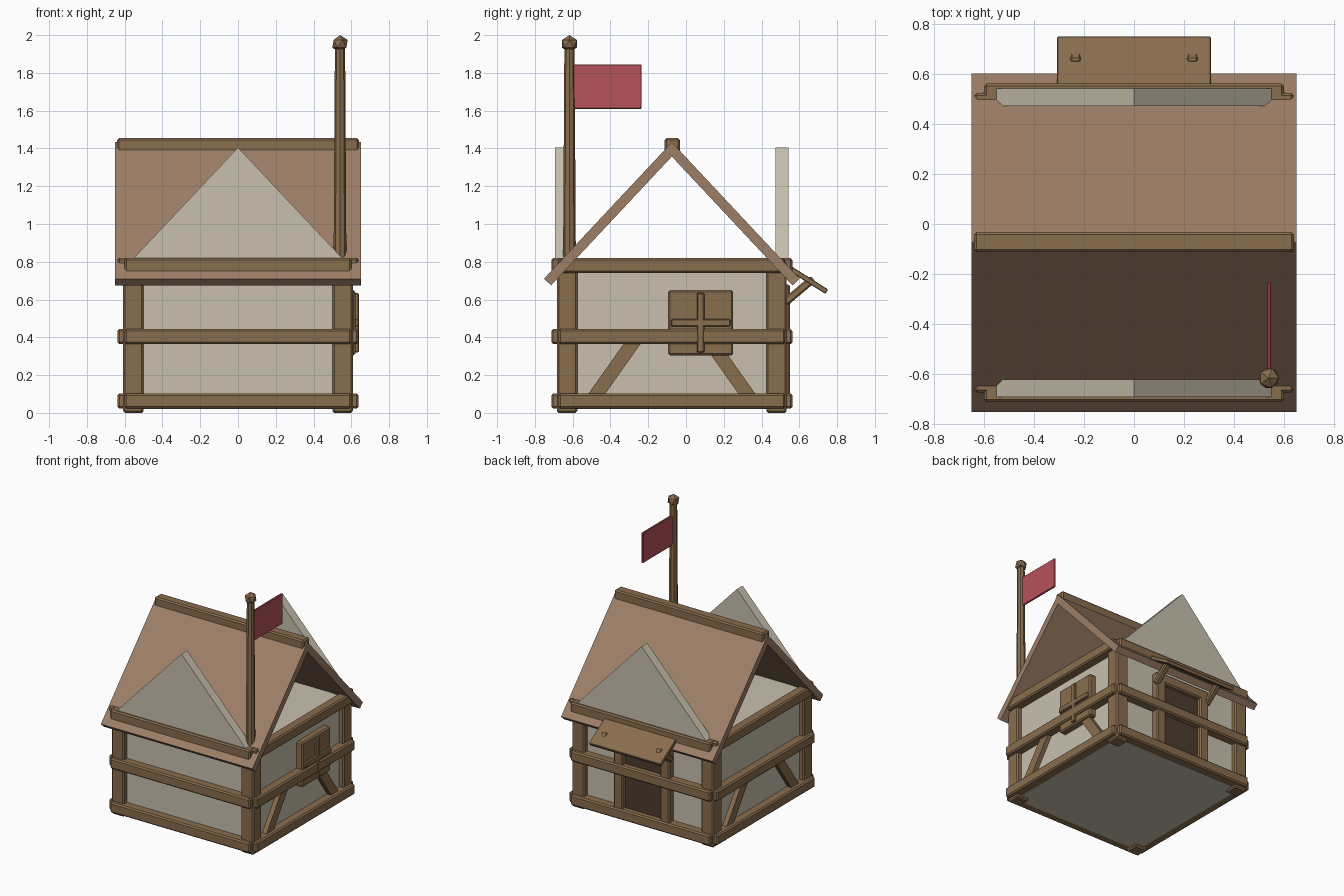
import bpy, bmesh
from math import atan2, hypot, cos, sin
from mathutils import Matrix, Vector

if "Cube" in bpy.data.objects:
    bpy.data.objects.remove(bpy.data.objects["Cube"])

CY = -0.075  # house centre in y


def material(name, rgb):
    m = bpy.data.materials.new(name)
    m.diffuse_color = (*rgb, 1)
    m.use_nodes = True
    m.node_tree.nodes["Principled BSDF"].inputs["Base Color"].default_value = m.diffuse_color
    return m


WOOD = material("wood", (0.25, 0.153, 0.075))
DARK = material("dark_wood", (0.07, 0.045, 0.028))
PLASTER = material("plaster", (0.58, 0.53, 0.43))
ROOF = material("roof", (0.34, 0.21, 0.135))
RED = material("cloth", (0.46, 0.085, 0.1))


def finish(name, bm, mat, bevel=0):
    bmesh.ops.recalc_face_normals(bm, faces=bm.faces)
    me = bpy.data.meshes.new(name)
    bm.to_mesh(me)
    bm.free()
    me.materials.append(mat)
    ob = bpy.data.objects.new(name, me)
    bpy.context.collection.objects.link(ob)
    if bevel:
        mod = ob.modifiers.new("bevel", "BEVEL")
        mod.width = bevel
        mod.segments = 1
    return ob


def box(name, x, y, z, mat=WOOD, bevel=0.01):
    """Box from (min, max) ranges on each axis."""
    bm = bmesh.new()
    bmesh.ops.create_cube(bm, size=1)
    for v in bm.verts:
        v.co = [(a + b) / 2 + c * (b - a) for c, (a, b) in zip(v.co, (x, y, z))]
    return finish(name, bm, mat, bevel)


def plank(name, x, p, q, thick, mat=WOOD, bevel=0.008):
    """Slanted plank: centre line p to q in the yz plane, spanning x range."""
    (y0, z0), (y1, z1) = p, q
    ob = box(name, x, (-hypot(y1 - y0, z1 - z0) / 2, hypot(y1 - y0, z1 - z0) / 2),
             (-thick / 2, thick / 2), mat, bevel)
    ob.location = (0, (y0 + y1) / 2, (z0 + z1) / 2)
    ob.rotation_euler.x = atan2(z1 - z0, y1 - y0)
    return ob


def prism(name, pts, axis, lo, hi, mat):
    """Extrude a 2D outline (other axis, z) along x or y."""
    bm = bmesh.new()
    def place(a, z, d):
        return (d, a, z) if axis == "x" else (a, d, z)
    vs = [bm.verts.new(place(a, z, lo)) for a, z in pts]
    f = bm.faces.new(vs)
    ext = bmesh.ops.extrude_face_region(bm, geom=[f])["geom"]
    off = Vector(place(0, 0, hi - lo))
    bmesh.ops.translate(bm, vec=off, verts=[g for g in ext if isinstance(g, bmesh.types.BMVert)])
    return finish(name, bm, mat)


# Plaster body
box("walls", (-0.57, 0.57), (CY - 0.57, CY + 0.57), (0.02, 0.8), PLASTER, 0)

# Corner posts
for sx in (-1, 1):
    for sy in (-1, 1):
        x, y = sx * 0.554, CY + sy * 0.554
        box("corner_post", (x - 0.054, x + 0.054), (y - 0.054, y + 0.054), (0, 0.8))

# Three rings of horizontal beams
for z in (0.063, 0.404, 0.78):
    for s in (-1, 1):
        y = CY + s * 0.598
        box("cross_beam", (-0.6, 0.6), (y - 0.04, y + 0.04), (z - 0.04, z + 0.04))
        x = s * 0.598
        box("side_beam", (x - 0.04, x + 0.04), (CY - 0.6, CY + 0.6), (z - 0.04, z + 0.04))

# Diagonal braces on both sides
for sx in (-1, 1):
    for s in (-1, 1):
        pts = [(CY + s * a, z) for a, z in ((0.45, 0.09), (0.36, 0.09), (0.155, 0.38), (0.245, 0.38))]
        prism("brace", pts, "x", sx * 0.55, sx * 0.605, WOOD)

# Gable slabs
for y in (-0.693, 0.473):
    prism("gable", [(-0.57, 0.8), (0.57, 0.8), (0, 1.405)], "y", y, y + 0.07, PLASTER)

# Roof slabs, mirrored about the ridge
for s, name in ((-1, "roof_front"), (1, "roof_back")):
    pts = [(CY, 1.433), (CY + s * 0.677, 0.71), (CY + s * 0.639, 0.675), (CY, 1.357)]
    prism(name, pts, "x", -0.65, 0.65, ROOF)
box("ridge_beam", (-0.64, 0.64), (CY - 0.038, CY + 0.042), (1.373, 1.454))

# Window on the right side
box("window_panel", (0.56, 0.622), (-0.095, 0.25), (0.305, 0.65))
box("window_bar_upright", (0.6, 0.64), (0.057, 0.097), (0.32, 0.635), bevel=0.006)
box("window_bar_level", (0.6, 0.64), (-0.08, 0.235), (0.457, 0.497), bevel=0.006)

# Back door, frame and canopy
B = CY + 0.57
box("door", (-0.17, 0.17), (B - 0.02, B + 0.02), (0.06, 0.64), DARK, 0)
for s in (-1, 1):
    x = s * 0.2
    box("door_post", (x - 0.04, x + 0.04), (B - 0.02, B + 0.055), (0.06, 0.66))
    x = s * 0.234
    plank("canopy_strut", (x - 0.022, x + 0.022), (0.525, 0.585), (0.673, 0.71), 0.042)
box("door_lintel", (-0.24, 0.24), (B - 0.02, B + 0.055), (0.6, 0.68))
plank("canopy", (-0.308, 0.308), (0.545, 0.768), (0.745, 0.642), 0.028, bevel=0.004)

# Flag pole, finial and flag
PX, PY = 0.54, -0.617
bm = bmesh.new()
bmesh.ops.create_cone(bm, cap_ends=True, segments=8, radius1=0.034, radius2=0.027, depth=1.14,
                      matrix=Matrix.Translation((PX, PY, 1.37)))
finish("flag_pole", bm, WOOD)
bm = bmesh.new()
bmesh.ops.create_icosphere(bm, subdivisions=1, radius=0.046, matrix=Matrix.Translation((PX, PY, 1.954)))
finish("pole_finial", bm, WOOD)
box("flag", (PX - 0.008, PX + 0.008), (-0.6, -0.235), (1.61, 1.845), RED, 0.004)
